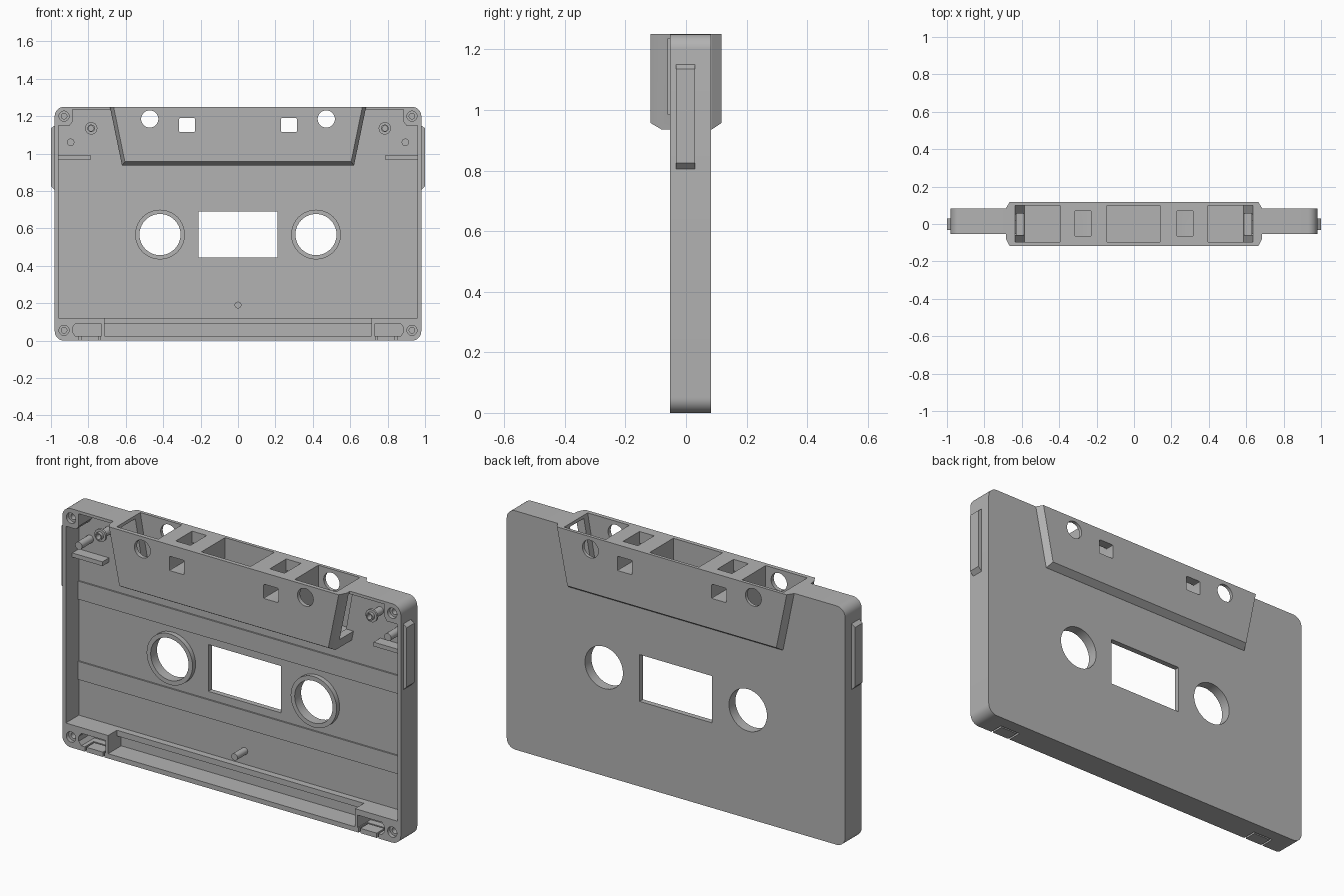
import bpy, bmesh, math

old = bpy.data.objects.get("Cube")
if old:
    bpy.data.objects.remove(old)

plastic = bpy.data.materials.new("grey plastic")
plastic.use_nodes = True
GREY = (0.45, 0.45, 0.45, 1)
plastic.diffuse_color = GREY
plastic.node_tree.nodes["Principled BSDF"].inputs["Base Color"].default_value = GREY

FRONT, BACK, FLOOR = -0.053, 0.083, 0.055


def loft(name, sections):
    """Solid through (y, [(x, z), ...]) sections with matching point counts."""
    bm = bmesh.new()
    rings = [[bm.verts.new((x, y, z)) for x, z in pts] for y, pts in sections]
    n = len(rings[0])
    bm.faces.new(rings[0])
    bm.faces.new(rings[-1][::-1])
    for a, b in zip(rings, rings[1:]):
        for i in range(n):
            j = (i + 1) % n
            bm.faces.new((a[i], b[i], b[j], a[j]))
    bmesh.ops.recalc_face_normals(bm, faces=bm.faces)
    mesh = bpy.data.meshes.new(name)
    bm.to_mesh(mesh)
    bm.free()
    mesh.materials.append(plastic)
    obj = bpy.data.objects.new(name, mesh)
    bpy.context.scene.collection.objects.link(obj)
    return obj


def prism(name, pts, y0, y1):
    return loft(name, [(y0, pts), (y1, pts)])


def circle(x, z, r, n=40):
    return [(x + r * math.cos(2 * math.pi * i / n), z + r * math.sin(2 * math.pi * i / n))
            for i in range(n)]


def rect(x0, x1, z0, z1):
    return [(x0, z0), (x1, z0), (x1, z1), (x0, z1)]


def rounded_rect(x0, x1, z0, z1, r, n=8):
    pts = []
    for k, (cx, cz) in enumerate(rect(x0 + r, x1 - r, z0 + r, z1 - r)):
        for i in range(n + 1):
            a = math.pi * (1 + k / 2) + i / n * math.pi / 2
            pts.append((cx + r * math.cos(a), cz + r * math.sin(a)))
    return pts


def flip(pts, s):
    return [(s * x, z) for x, z in pts]


def cut(obj, pts, y0, y1):
    """Subtract a prism from obj and bake the result."""
    cutter = prism("cutter", pts, y0, y1)
    mod = obj.modifiers.new("cut", "BOOLEAN")
    mod.operation, mod.solver, mod.object = "DIFFERENCE", "EXACT", cutter
    bpy.context.view_layer.update()
    deps = bpy.context.evaluated_depsgraph_get()
    mesh = bpy.data.meshes.new_from_object(obj.evaluated_get(deps))
    obj.modifiers.clear()
    obj.data = mesh
    bpy.data.objects.remove(cutter)


SIDES = ((-1, "right"), (1, "left"))

# Half shell with an open front; the cavity steps around the corner blocks
shell = prism("shell", rounded_rect(-0.98, 0.98, 0, 1.25, 0.05), FRONT, BACK)
half = [(0.96, 0.12), (0.96, 1.15), (0.9, 1.15), (0.885, 1.17), (0.885, 1.235)]
cut(shell, half + flip(half, -1)[::-1], -0.2, FLOOR)

# Bottom channel and the lower middle of the rib above it
cut(shell, rect(-0.715, 0.715, 0.025, 0.09), -0.2, FLOOR)
cut(shell, rect(-0.715, 0.715, 0.08, 0.13), -0.2, 0.02)

# Window, hub holes, end recesses, edge notches and screw holes
cut(shell, rect(-0.21, 0.21, 0.445, 0.69), -0.2, 0.2)
for s, side in SIDES:
    cut(shell, circle(s * 0.417, 0.567, 0.11), -0.2, 0.2)
    recess = [(0.73, 0.025), (0.87, 0.025), (0.885, 0.045), (0.885, 0.07), (0.87, 0.09), (0.73, 0.09)]
    cut(shell, flip(recess, s), -0.2, FLOOR)
    for x in (0.735, 0.84):
        cut(shell, flip(rect(x, x + 0.01, -0.1, 0.04), s), -0.2, 0.02)
    cut(shell, flip(rect(0.735, 0.85, -0.1, 0.04), s), 0.012, 0.02)
    for z in (0.055, 1.2):
        cut(shell, circle(s * 0.93, z, 0.027, 24), -0.2, FRONT + 0.02)
        cut(shell, circle(s * 0.93, z, 0.015, 24), -0.2, 0.03)

# Raised head housing with chamfered front and back
outer = [(-0.62, 0.935), (0.62, 0.935), (0.685, 1.25), (-0.685, 1.25)]
inner = [(-0.605, 0.957), (0.605, 0.957), (0.665, 1.25), (-0.665, 1.25)]
cut(shell, [(-0.62, 0.935), (0.62, 0.935), (0.6953, 1.3), (-0.6953, 1.3)], -0.2, 0.2)
housing = loft("head_housing", [(-0.117, inner), (-0.08, outer), (0.084, outer), (0.117, inner)])
cut(housing, rect(-0.145, 0.14, 0.97, 1.3), -0.095, 0.1)
for s, side in SIDES:
    pocket = [(0.395, 0.97), (0.585, 0.97), (0.645, 1.3), (0.395, 1.3)]
    cut(housing, flip(pocket, s), -0.095, 0.1)
    cut(housing, flip(rect(0.57, 0.75, 0.985, 1.235), s), -0.06, FLOOR)
    cut(housing, flip(rect(0.23, 0.315, 1.115, 1.3), s), -0.065, 0.07)
    cut(housing, flip(rounded_rect(0.23, 0.315, 1.115, 1.19, 0.006, 2), s), -0.2, 0.2)
    cut(housing, circle(s * 0.472, 1.185, 0.046), -0.2, 0.2)

# Raised liner bands on the inner floor
for name, z0, z1 in (("upper_band", 0.73, 0.825), ("lower_band", 0.31, 0.405)):
    prism(name, rect(-0.962, 0.962, z0, z1), FLOOR - 0.008, FLOOR + 0.005)

# Centre peg
prism("centre_peg", circle(0, 0.19, 0.018, 24), -0.03, FLOOR + 0.005)

for s, side in SIDES:
    # Hub ring
    ring = prism(side + "_hub_ring", circle(s * 0.417, 0.567, 0.133), 0.03, FLOOR + 0.005)
    cut(ring, circle(s * 0.417, 0.567, 0.11), -0.2, 0.2)
    # Roller post with a flange
    post = prism(side + "_roller_post", circle(s * 0.785, 1.135, 0.02, 24), -0.035, FLOOR + 0.005)
    cut(post, circle(s * 0.785, 1.135, 0.014, 24), -0.2, 0.03)
    flange = prism(side + "_post_flange", circle(s * 0.785, 1.135, 0.033, 24), -0.02, -0.008)
    cut(flange, circle(s * 0.785, 1.135, 0.016, 24), -0.2, 0.2)
    # Guide peg and spring rib
    prism(side + "_guide_peg", circle(s * 0.895, 1.06, 0.02, 24), -0.04, FLOOR + 0.005)
    prism(side + "_spring_rib", flip(rect(0.785, 0.962, 0.968, 0.99), s), 0.0, FLOOR + 0.005)
    # Side grip with sloped ends
    grip = [(0.97, 0.805), (0.98, 0.805), (1.0, 0.825), (1.0, 1.135), (0.98, 1.15), (0.97, 1.15)]
    prism(side + "_side_grip", flip(grip, s), -0.033, 0.03)

# Smooth the round walls, keep real edges sharp
for obj in bpy.context.scene.objects:
    if obj.type == "MESH" and plastic.name in obj.data.materials:
        obj.data.shade_smooth()
        obj.data.set_sharp_from_angle(angle=math.radians(30))
